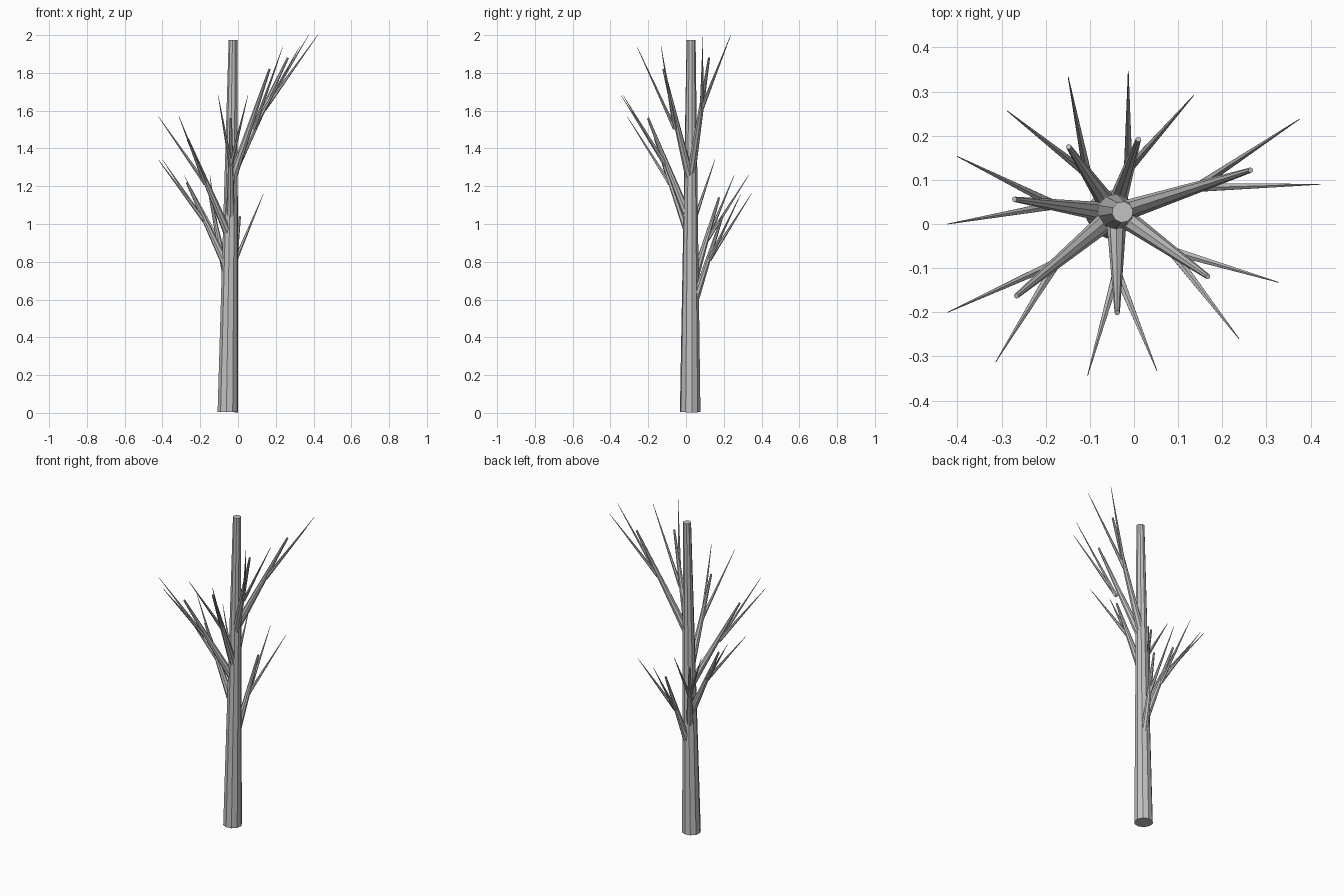
import bpy, bmesh
from mathutils import Vector, Matrix

if "Cube" in bpy.data.objects:
    bpy.data.objects.remove(bpy.data.objects["Cube"])

bark = bpy.data.materials.new("grey_bark")
bark.diffuse_color = (0.54, 0.54, 0.54, 1)
bark.use_nodes = True
bark.node_tree.nodes["Principled BSDF"].inputs["Base Color"].default_value = bark.diffuse_color


def limb(name, start, end, r1, r2, sides):
    """Flat-shaded tapered cylinder between two points."""
    start, end = Vector(start), Vector(end)
    axis = end - start
    turn = axis.to_track_quat('Z', 'Y').to_matrix().to_4x4()
    bm = bmesh.new()
    bmesh.ops.create_cone(bm, cap_ends=True, segments=sides, radius1=r1, radius2=r2,
                          depth=axis.length,
                          matrix=Matrix.Translation((start + end) / 2) @ turn)
    mesh = bpy.data.meshes.new(name)
    bm.to_mesh(mesh)
    bm.free()
    mesh.materials.append(bark)
    obj = bpy.data.objects.new(name, mesh)
    bpy.context.collection.objects.link(obj)
    return obj


# Trunk, leaning slightly
FOOT, CROWN = Vector((-0.054, 0.022, 0.004)), Vector((-0.026, 0.027, 1.975))
limb("trunk", FOOT, CROWN, 0.055, 0.024, 10)

# Each branch: height where it leaves the trunk axis, drop of the fork below the
# branch, blunt end, two twig tips (x, y)
BRANCHES = [
    (0.52, 0.020, (0.010, 0.192, 1.04), (-0.013, 0.346), (0.135, 0.291)),
    (0.64, 0.020, (-0.148, 0.175, 1.14), (-0.287, 0.256), (-0.149, 0.333)),
    (0.74, 0.010, (-0.271, 0.056, 1.22), (-0.422, 0.000), (-0.400, 0.153)),
    (0.92, 0.020, (-0.266, -0.163, 1.45), (-0.313, -0.312), (-0.422, -0.200)),
    (1.00, 0.020, (-0.038, -0.201, 1.56), (0.052, -0.332), (-0.105, -0.343)),
    (1.22, 0.070, (0.167, -0.119, 1.82), (0.327, -0.132), (0.238, -0.260)),
    (1.25, 0.015, (0.264, 0.122, 1.88), (0.374, 0.237), (0.422, 0.090)),
]

for i, (height, drop, end, *tips) in enumerate(BRANCHES, 1):
    root = FOOT.lerp(CROWN, height / CROWN.z)
    end = Vector(end)
    limb(f"branch_{i}", root, end, 0.024, 0.006, 8)
    # Twigs fork from the underside of the branch and end in points
    fork = root.lerp(end, 0.59) - Vector((0, 0, drop))
    for j, (x, y) in enumerate(tips, 1):
        limb(f"twig_{i}_{j}", fork, (x, y, end.z + 0.12), 0.011, 0.001, 6)
